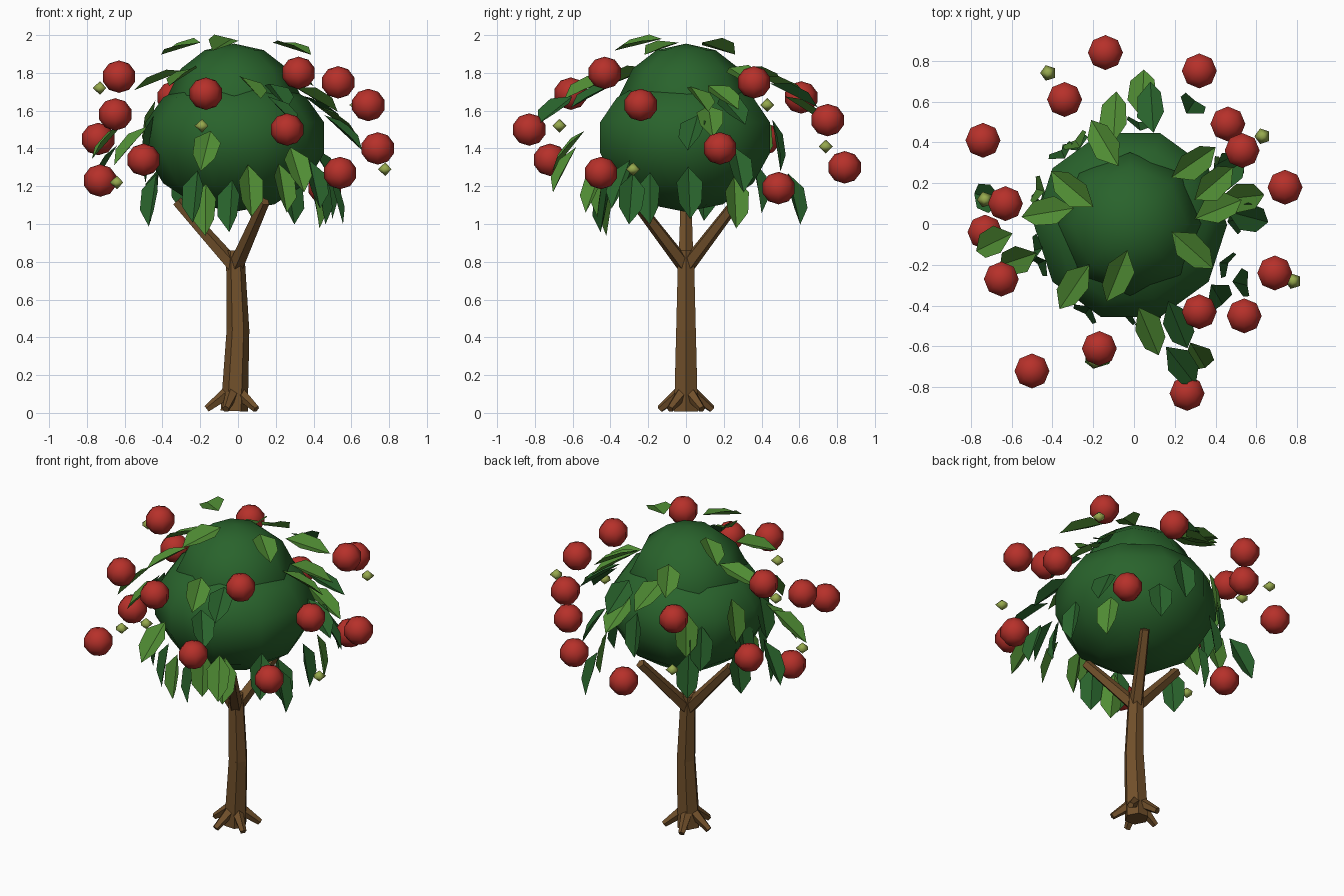
import bpy
import bmesh
import math
import random
from mathutils import Vector, Matrix

random.seed(4)
cube = bpy.data.objects.get("Cube")
if cube:
    bpy.data.objects.remove(cube, do_unlink=True)


def material(name, red, green, blue):
    mat = bpy.data.materials.new(name)
    mat.use_nodes = True
    colour = (red, green, blue, 1)
    mat.diffuse_color = colour
    mat.node_tree.nodes["Principled BSDF"].inputs["Base Color"].default_value = colour
    return mat


bark = material("bark brown", .165, .08, .024)
foliage = material("foliage green", .022, .125, .025)
light_green = material("light leaf green", .08, .265, .034)
apple_red = material("fruit red", .47, .03, .023)
bud_green = material("bud olive", .31, .4, .075)


def finish(bm, name, mat, smooth=False):
    """Turn a bmesh into a named object with one colour."""
    mesh = bpy.data.meshes.new(name)
    bm.to_mesh(mesh)
    bm.free()
    mesh.materials.append(mat)
    for face in mesh.polygons:
        face.use_smooth = smooth
    obj = bpy.data.objects.new(name, mesh)
    bpy.context.scene.collection.objects.link(obj)
    return obj


def limb(name, start, end, start_radius, end_radius, sides=6):
    """Tapered straight length of wood between two points."""
    start, end = Vector(start), Vector(end)
    axis = end - start
    turn = axis.to_track_quat('Z', 'Y').to_matrix().to_4x4()
    place = Matrix.Translation((start + end) / 2) @ turn
    bm = bmesh.new()
    bmesh.ops.create_cone(bm, cap_ends=True, segments=sides, radius1=start_radius,
                          radius2=end_radius, depth=axis.length, matrix=place)
    return finish(bm, name, bark)


def ball(name, centre, radius, height, segments, rings, mat, top=1):
    """Smooth low-poly ellipsoid; top flattens the half above the centre."""
    bm = bmesh.new()
    bmesh.ops.create_uvsphere(bm, u_segments=segments, v_segments=rings, radius=1)
    for vert in bm.verts:
        if vert.co.z > 0:
            vert.co.z *= top
    bm.transform(Matrix.Translation(centre) @ Matrix.Rotation(math.pi / 2, 4, 'Z')
                 @ Matrix.Diagonal((radius, radius, height, 1)))
    return finish(bm, name, mat, smooth=True)


def leaf(name, centre, mat):
    """Pointed arched leaf, folded on its midrib; it hangs down beside the crown."""
    x, y, z = centre
    heading = math.atan2(y, x) + random.uniform(-.35, .35)
    if math.hypot(x, y) < .52 and z < 1.6:
        droop = math.radians(78)
    else:
        droop = math.radians(10 + 64 * max(0, (1.96 - z) / .85) ** 1.3)
    roll = random.uniform(-.35, .35)
    place = (Matrix.Translation(centre) @ Matrix.Rotation(heading, 4, 'Z')
             @ Matrix.Rotation(droop, 4, 'Y') @ Matrix.Rotation(roll, 4, 'X'))
    bm = bmesh.new()
    base = bm.verts.new((-.14, 0, -.015))
    tip = bm.verts.new((.14, 0, -.03))
    for side in (-1, 1):
        inner = bm.verts.new((-.05, side * .07, .008))
        outer = bm.verts.new((.06, side * .06, .003))
        loop = [base, tip, outer, inner]
        bm.faces.new(loop if side > 0 else loop[::-1])
    bm.transform(place)
    return finish(bm, name, mat)


# Trunk in two lengths, with a slight bend
limb("lower_trunk", (-.02, 0, .01), (0, 0, .44), .072, .06)
limb("upper_trunk", (0, 0, .435), (-.015, 0, .86), .06, .048)

# Flared roots and the three branches under the crown
for i in range(5):
    angle = math.pi + i * math.tau / 5
    out = Vector((math.cos(angle), math.sin(angle), 0))
    foot = Vector((-.02, 0, .02))
    limb("root", foot + out * .04 + Vector((0, 0, .08)), foot + out * .145, .035, .02, 5)
for i in range(3):
    angle = math.pi + i * math.tau / 3
    reach = Vector((math.cos(angle) * .31 - .015, math.sin(angle) * .31, 1.12))
    limb("branch", (-.015, 0, .77), reach, .042, .03, 5)

# Foliage masses, the upper one standing out above a ledge
ball("main_crown", (-.017, -.005, 1.465), .485, .4, 10, 7, foliage, top=.82)
ball("upper_crown", (-.02, 0, 1.605), .36, .35, 8, 7, foliage)

# Fruit
apples = [
    (-.14, .84, 1.3), (.32, .75, 1.55), (-.34, .61, 1.67), (-.74, .41, 1.45),
    (.46, .49, 1.19), (.53, .36, 1.75), (.74, .18, 1.4), (-.63, .1, 1.78),
    (-.73, -.04, 1.23), (-.65, -.27, 1.58), (.69, -.24, 1.63), (.32, -.43, 1.8),
    (.54, -.45, 1.27), (-.17, -.61, 1.69), (-.5, -.72, 1.34), (.26, -.83, 1.5)]
for spot in apples:
    ball("apple", spot, .09, .086, 8, 5, apple_red)

# Small five-sided buds
buds = [
    (-.42, .74, 1.41), (.63, .43, 1.63), (-.73, .12, 1.72),
    (.78, -.28, 1.29), (-.19, -.67, 1.52), (-.64, -.28, 1.22)]
for spot in buds:
    ball("bud", spot, .04, .036, 5, 2, bud_green)

# Leaves
light_leaves = [
    (-.31, .17, 1.95), (-.08, -.26, 1.97), (.29, -.13, 1.95), (-.43, .06, 1.78),
    (-.15, .4, 1.8), (.04, .65, 1.62), (-.1, .53, 1.74), (.3, .3, 1.8),
    (.4, .2, 1.69), (.42, .08, 1.68), (.54, .13, 1.56), (-.3, -.31, 1.8),
    (.08, -.53, 1.74), (.32, -.66, 1.3), (.25, -.5, 1.2), (-.17, -.64, 1.4),
    (-.7, -.09, 1.46), (-.58, -.18, 1.43), (.07, -.47, 1.18), (-.18, -.42, 1.08),
    (-.29, .41, 1.47), (-.48, .17, 1.52), (.43, .27, 1.12)]
dark_leaves = [
    (.08, .58, 1.7), (.57, .03, 1.5), (-.24, -.44, 1.15), (.22, -.5, 1.7),
    (.24, -.7, 1.62), (-.73, .13, 1.31), (-.47, -.2, 1.13), (-.46, .1, 1.16),
    (.29, .59, 1.14), (.54, -.29, 1.14), (.42, -.36, 1.22), (.5, .02, 1.17),
    (.48, .29, 1.3), (-.29, .4, 1.2), (-.05, -.45, 1.1), (.46, -.2, 1.14),
    (.03, .5, 1.42), (-.36, .36, 1.38), (-.49, .08, 1.36), (-.49, -.12, 1.44),
    (.46, .25, 1.62)]
for spot in light_leaves:
    leaf("light_leaf", spot, light_green)
for spot in dark_leaves:
    leaf("dark_leaf", spot, foliage)
